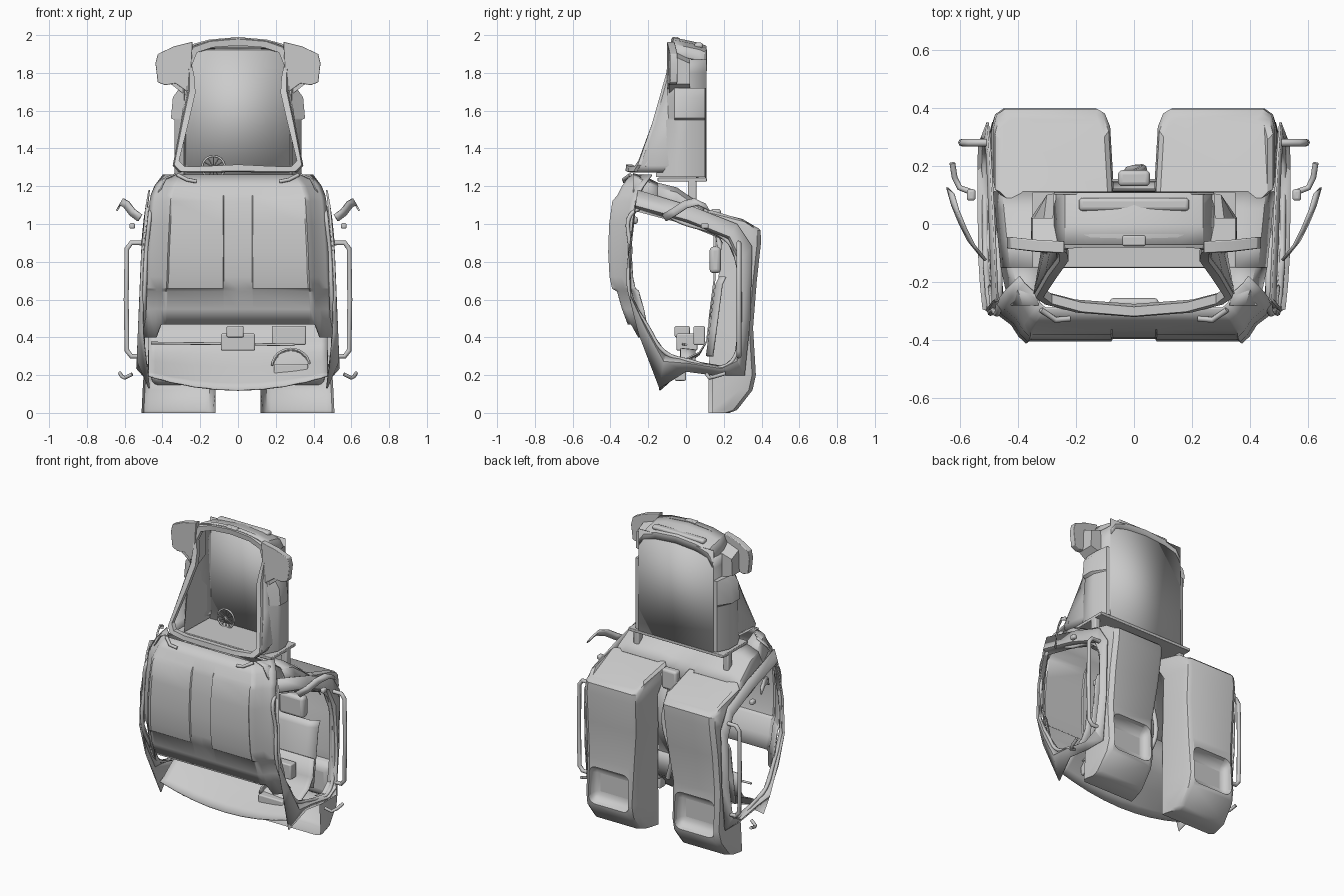
import bpy, bmesh, math
from mathutils import Vector

if "Cube" in bpy.data.objects:
    bpy.data.objects.remove(bpy.data.objects["Cube"])


def shade(ob, angle=35):
    bpy.context.view_layer.objects.active = ob
    ob.select_set(True)
    bpy.ops.object.shade_smooth_by_angle(angle=math.radians(angle))
    ob.select_set(False)


def loft(name, rows, closed=False, loop=False, caps=False, thick=0, bevel=0, angle=35):
    """Skin rows of points; closed joins each row's ends, loop joins last row to first."""
    bm = bmesh.new()
    vs = [[bm.verts.new(p) for p in r] for r in rows]
    n = len(rows[0])
    for i in range(len(rows) if loop else len(rows) - 1):
        a, b = vs[i], vs[(i + 1) % len(rows)]
        for j in range(n if closed else n - 1):
            k = (j + 1) % n
            bm.faces.new((a[j], a[k], b[k], b[j]))
    if caps:
        bm.faces.new(vs[0])
        bm.faces.new(vs[-1])
    bmesh.ops.recalc_face_normals(bm, faces=bm.faces)
    me = bpy.data.meshes.new(name)
    bm.to_mesh(me)
    bm.free()
    ob = bpy.data.objects.new(name, me)
    bpy.context.collection.objects.link(ob)
    if thick:
        m = ob.modifiers.new("Thickness", 'SOLIDIFY')
        m.thickness, m.offset = thick, 0
    if bevel:
        m = ob.modifiers.new("Bevel", 'BEVEL')
        m.width, m.segments = bevel, 3
    shade(ob, angle)
    return ob


def box(name, lo, hi, bevel=0.008):
    (x0, y0, z0), (x1, y1, z1) = lo, hi
    rows = [[(x0, y0, z), (x1, y0, z), (x1, y1, z), (x0, y1, z)] for z in (z0, z1)]
    return loft(name, rows, closed=True, caps=True, bevel=bevel)


def tube(name, pts, r, cyclic=False, smooth=False):
    cu = bpy.data.curves.new(name, 'CURVE')
    cu.dimensions, cu.bevel_depth, cu.bevel_resolution = '3D', r, 2
    cu.use_fill_caps = True
    sp = cu.splines.new('BEZIER' if smooth else 'POLY')
    pl = sp.bezier_points if smooth else sp.points
    pl.add(len(pts) - 1)
    for p, c in zip(pl, pts):
        p.co = c if smooth else (*c, 1)
        if smooth:
            p.handle_left_type = p.handle_right_type = 'AUTO'
    sp.use_cyclic_u = cyclic
    ob = bpy.data.objects.new(name, cu)
    bpy.context.collection.objects.link(ob)


def full(half):
    """Mirror a half row (centre first) into a full row."""
    return [(-x, y, z) for x, y, z in half[:0:-1]] + list(half)


# Front panel: curved sheet with chamfered corners, a centre strip and a lower band
hood = [(1.26, -.29, .41), (1.2, -.335, .455), (1.15, -.36, .475), (1.12, -.378, .48), (1.0, -.395, .49),
        (.85, -.40, .50), (.72, -.393, .505), (.66, -.38, .51), (.645, -.362, .51), (.55, -.335, .515), (.47, -.305, .515)]
rows = []
for z, y, w in hood:
    d = .008 if .65 < z < 1.14 else 0
    e = z - (.07 if z < .5 else 0)
    k = w / .5
    rows.append(full([(0, y + d, z), (.075, y + d, z), (.08, y, z), (.365 * k, y, z), (.372 * k, y - d, z), (.395 * k, y + .016, z),
                      (.42 * k, y + .055, e), (.46 * k, y + .085, e), (w - .015, y + .11, e)]))
loft("front_panel", rows, thick=.008)

# Windscreen frame: band around the tall opening
frame = [(0, -.305, 1.275), (.2, -.29, 1.272), (.31, -.262, 1.275), (.342, -.24, 1.31), (.30, -.165, 1.53),
         (.262, -.115, 1.71), (.262, -.09, 1.80), (.272, -.08, 1.87), (.24, -.07, 1.94), (.15, -.065, 1.972), (0, -.065, 1.985)]
mid = Vector((0, -.16, 1.6))
fr = []
for p in full(frame)[:-1]:
    p = Vector(p)
    d = Vector((p.x, 0, p.z - mid.z)).normalized()
    i = p - d * .04
    fr.append([p, p + Vector((0, -.015, 0)) - d * .006, i + Vector((0, -.012, 0)), i + Vector((0, .02, 0)), p + Vector((0, .03, 0))])
loft("windscreen_frame", fr, closed=True, loop=True)

# Upper housing: back panel, top cap and stepped sides
loft("upper_back_panel", [[(-.275, .105, z), (.275, .105, z)] for z in (1.24, 1.92)], thick=.008)
loft("upper_top_cap", [full([(0, y, z), (.15, y, z - .012), (.235, y, z - .035), (.272, y, z - .09)])
                       for y, z in ((-.07, 1.985), (0, 1.97), (.07, 1.955), (.105, 1.94), (.108, 1.9))], thick=.008)
box("top_slot", (-.19, .045, 1.93), (.19, .09, 1.96), .013)
box("top_latch", (-.04, -.075, 1.955), (.04, -.04, 1.99), .006)
for s in (-1, 1):
    loft("upper_side_wall", [[(s * x, y, z), (s * (x * .4 + .17), -.04, z), (s * .272, .105, z)]
                             for x, y, z in frame[2:8]], thick=.008)
    loft("side_housing", [[(s * .285, -.1 - k, z), (s * w, -.06, z), (s * w, .02, z), (s * .30, .10, z), (s * .275, .105, z)]
                          for z, w, k in ((1.25, .335, .06), (1.55, .335, .02), (1.56, .355, 0), (1.67, .345, 0), (1.72, .31, 0))],
         closed=True, caps=True)
    # Ear plates beside the top of the housing
    ear = [(.24, 1.965), (.34, 1.94), (.425, 1.90), (.437, 1.85), (.425, 1.75), (.385, 1.735), (.33, 1.745), (.255, 1.69)]
    loft("ear_plate", [[(s * x, y + .12 * max(0, x - .3), z) for x, z in ear] for y in (-.10, -.06)],
         closed=True, caps=True, bevel=.004)
    loft("ear_root", [[(s * .25, y, 1.93 - k), (s * .35, y, 1.9 - k), (s * .355, y, 1.74), (s * .25, y, 1.66 + k)]
                      for y, k in ((-.09, 0), (.02, .05))], closed=True, caps=True)
    # Grip at the lower windscreen corner, and post under the housing
    tube("corner_grip", [(s * .22, -.325, 1.225), (s * .27, -.33, 1.235), (s * .32, -.295, 1.26)], .01)
    box("neck_post", (s * .33 - .02, .01, 1.06), (s * .33 + .02, .055, 1.24))

# Shelf under the upper housing with a round fan grille
box("housing_shelf", (-.35, -.15, 1.225), (.35, .11, 1.245), .004)
fan = [(-.13 + .06 * math.cos(a * math.pi / 12), .06, 1.30 + .06 * math.sin(a * math.pi / 12)) for a in range(24)]
tube("fan_ring", fan, .006, cyclic=True)
for a in range(0, 12, 2):
    tube("fan_spoke", [fan[a], fan[a + 12]], .003)

# Roof sheet sloping back to the rear pods, with shoulders beside the opening
loft("roof", [full([(0, y, z - v), (.08, y, z - v), (.14, y, z), (w - .1, y, z), (w - .03, y, z - .025), (w, y, z - .09)])
              for y, z, w, v in ((-.15, 1.215, .455, 0), (-.05, 1.19, .465, 0), (.05, 1.12, .475, .02), (.11, 1.075, .48, .06))],
     thick=.008)
for s in (-1, 1):
    loft("roof_shoulder", [[(s * .33, y, z), (s * (w - .04), y, z - .02), (s * w, y, z - .1)]
                           for y, z, w in ((-.28, 1.265, .42), (-.22, 1.25, .44), (-.15, 1.215, .455))], thick=.008)

# Side walls: strip around the door opening, with a tubular seal
inner = [(-.27, 1.07), (-.295, .85), (-.295, .63), (-.2, .45), (-.11, .32), (.02, .275), (.2, .245),
         (.26, .30), (.285, .5), (.275, .78), (.22, .91), (0, 1.0)]
outer = [(-.255, 1.18), (-.30, .85), (-.29, .58), (-.25, .42), (-.14, .13), (0, .22), (.15, .2),
         (.31, .2), (.34, .5), (.35, .88), (.27, 1.0), (.04, 1.09)]
wall_x = lambda z: .535 - .045 * max(0, z - .25) - .10 * max(0, z - .95)
for s in (-1, 1):
    rows = []
    for i, ((a, b), (c, d)) in enumerate(zip(inner, outer)):
        x2 = .47 if i == 4 else min(wall_x(d), .503)
        rows.append([(s * (wall_x(b) - .035), a, b), (s * wall_x(b), (a * 3 + c) / 4, (b * 3 + d) / 4), (s * x2, c, d)])
    loft("side_wall", rows, loop=True, thick=.008)
    tube("door_seal", [(s * (wall_x(b) - .022), a, b) for a, b in inner], .011, cyclic=True, smooth=True)

# Rear pods: open-fronted shells with a scooped recess low on the back and a cut for the door
pod = [(0, 0, .12, .23, .12, .51), (.015, .015, .12, .27, .12, .51), (.12, .12, .12, .352, .12, .505), (.2, .2, .12, .37, .12, .5),
       (.45, .45, .13, .355, .115, .5), (.7, .7, .17, .375, .085, .497), (.9, .9, .19, .397, .075, .49),
       (1.0, .965, .13, .395, .07, .485), (1.06, .98, .10, .38, .075, .478), (1.08, .99, .09, .36, .09, .46)]
for s in (-1, 1):
    rows = []
    for zf, zb, yf, yb, xi, xo in pod:
        zs = zf * .4 + zb * .6
        rows.append([(s * x, y, z) for x, y, z in (
            (xi, yf, zf), (xo - .02, yf, zf), (xo, yf + .02, zf), (xo, yb - .07, zs), (xo - .012, yb - .02, zb),
            (xo - .04, yb, zb), (xi + .055, yb, zb), (xi + .03, yb - .015, zb), (xi + .012, yb - .06, zs))])
    ob = loft("rear_pod", rows, closed=True, caps=True)
    scoop = loft("recess_cutter", [[(s * .17, y, .14 - k), (s * .46, y, .14 - k), (s * .46, y, .40 + k), (s * .17, y, .40 + k)]
                                   for y, k in ((.30, -.03), (.45, .03))], closed=True, caps=True, bevel=.04)
    door = loft("door_cutter", [[(x * s, a, b) for a, b in inner] for x in (.475, .6)], closed=True, caps=True)
    for cut in (scoop, door):
        m = ob.modifiers.new("Cut", 'BOOLEAN')
        m.operation, m.object = 'DIFFERENCE', cut
    ob.data = bpy.data.meshes.new_from_object(ob.evaluated_get(bpy.context.evaluated_depsgraph_get()))
    ob.modifiers.clear()
    for cut in (scoop, door):
        bpy.data.objects.remove(cut)
    bm = bmesh.new()
    bm.from_mesh(ob.data)
    bm.normal_update()
    gone = [f for f in bm.faces if (f.normal.y < -.7 and f.calc_center_median().y < .2)
            or (abs(f.normal.x) > .99 and abs(abs(f.calc_center_median().x) - .475) < .001)]
    bmesh.ops.delete(bm, geom=gone, context='FACES')
    bm.to_mesh(ob.data)
    bm.free()
    shade(ob, 40)
    # Seat back and headrest inside each door opening
    loft("seat_back", [[(s * .13, y + .03, z), (s * .2, y, z), (s * .4, y, z), (s * .46, y + .03, z)]
                       for y, z in ((.11, .3), (.13, .45), (.16, .68), (.18, .72))], thick=.01)
    box("headrest", (s * .3 - .09, .125, .74), (s * .3 + .09, .185, .88), .02)

# Floor: bowl-shaped sheet rising to the rear bulkhead
loft("floor", [full([(x, y, z + c * (x / .47) ** 2) for x in (0, .12, .24, .36, .44, .475)]) for y, z, c in (
    (-.14, .12, .075), (-.10, .155, .06), (-.02, .24, .035), (.07, .31, .01), (.11, .38, 0), (.125, .5, 0))], thick=.008)
loft("rear_bulkhead", [[(-.11, y, z), (.11, y, z)] for y, z in ((.125, .5), (.15, .7), (.15, 1.03))], thick=.01)
tube("floor_pipe", [(-.46, -.03, .37), (0, -.02, .365), (.3, .0, .36)], .007)
box("centre_console", (-.09, -.05, .33), (.09, .06, .42))
box("console_top", (-.06, -.06, .40), (.03, .02, .46))
box("pedal_box", (.18, .04, .36), (.36, .1, .46))
box("rear_column", (-.055, .13, .95), (.055, .185, 1.08), .015)
tube("rear_pipe", [(.0, .17, .95), (.03, .19, .75), (-.02, .18, .5), (.02, .16, .35)], .015, smooth=True)
arc = [math.pi * a / 12 for a in range(13)]
loft("floor_well", [[(.28 + r * math.cos(a), y, .25 + r * .9 * math.sin(a)) for a in arc] for r, y in ((.1, -.03), (.09, .05))], thick=.01)
box("well_base", (.19, -.06, .17), (.37, .0, .26))
box("inner_mirror", (-.085, -.295, 1.0), (.085, -.255, 1.04), .015)

# Outside fittings: grab rails, mirror arms, lower hooks
for s in (-1, 1):
    tube("grab_rail", [(s * .50, .28, .90), (s * .565, .28, .90), (s * .588, .28, .87), (s * .592, .28, .6),
                       (s * .588, .28, .33), (s * .565, .28, .30), (s * .50, .28, .30)], .013)
    loft("mirror_arm", [[(s * x, y - .005, z + .02), (s * (x + .02), y + .015, z - .015)]
                        for x, y, z in ((.51, -.12, 1.03), (.55, -.07, 1.06), (.58, -.01, 1.10), (.605, .05, 1.115), (.622, .11, 1.085))],
         thick=.01)
    box("mirror_foot", (s * .56 - .015, .08, .975), (s * .56 + .015, .12, 1.005), .01)
    tube("lower_hook", [(s * .56, .11, .205), (s * .60, .125, .185), (s * .617, .16, .195), (s * .625, .21, .21)], .01)
